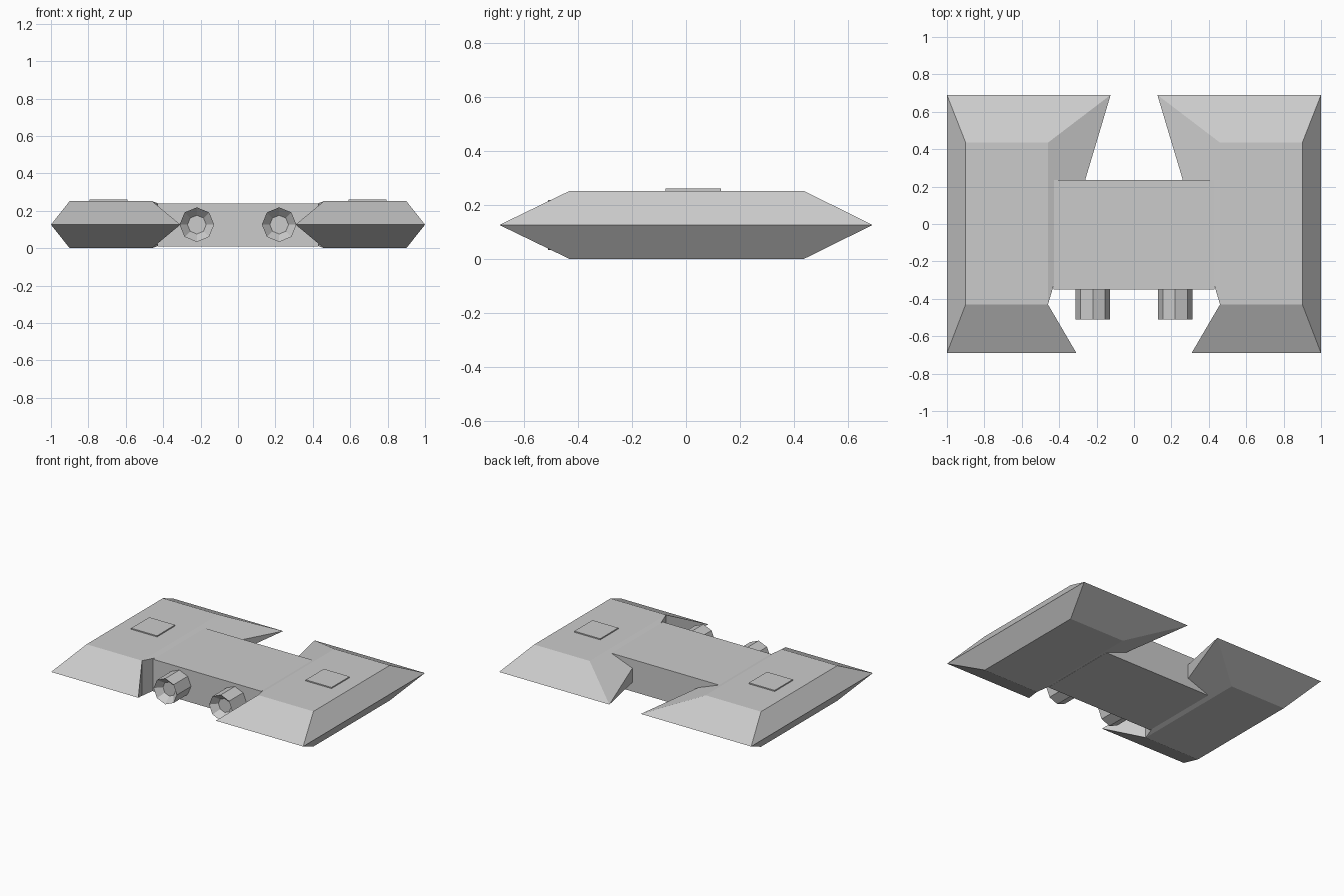
import bpy, bmesh, math

if "Cube" in bpy.data.objects:
    bpy.data.objects.remove(bpy.data.objects["Cube"])

MID = 0.126  # height of the widest line of the hull


def finish(bm, name):
    bmesh.ops.recalc_face_normals(bm, faces=bm.faces)
    me = bpy.data.meshes.new(name)
    bm.to_mesh(me)
    bm.free()
    ob = bpy.data.objects.new(name, me)
    bpy.context.collection.objects.link(ob)
    return ob


def box(name, x0, x1, y0, y1, z0, z1):
    bm = bmesh.new()
    bmesh.ops.create_cube(bm, size=1)
    for v in bm.verts:
        v.co.x = x1 if v.co.x > 0 else x0
        v.co.y = y1 if v.co.y > 0 else y0
        v.co.z = z1 if v.co.z > 0 else z0
    return finish(bm, name)


def side_pod(name, s):
    # corner order: inner front, outer front, outer back, inner back
    deck = [(0.46, -0.43), (0.90, -0.43), (0.90, 0.435), (0.46, 0.435)]
    waist = [(0.308, -0.69), (1.0, -0.69), (1.0, 0.69), (0.125, 0.69)]
    bm = bmesh.new()
    top, mid, bot = [[bm.verts.new((s * x, y, z)) for x, y in ring]
                     for ring, z in ((deck, 0.252), (waist, MID), (deck, 0.0))]
    bm.faces.new(top)
    bm.faces.new(bot)
    for cap in (top, bot):
        for i in range(3):
            bm.faces.new((cap[i], cap[i + 1], mid[i + 1], mid[i]))
        bm.faces.new((cap[3], cap[0], mid[3]))   # slanted inner wall
    # upright inner walls folded at the front deck corner
    bm.faces.new((top[0], bot[0], mid[3]))
    bm.faces.new((top[0], bot[0], mid[0]))
    return finish(bm, name)


def thruster(name, x):
    # octagonal barrel with a funnel-shaped recess at the front
    bm = bmesh.new()
    rings = []
    for r, y in ((0.0925, -0.33), (0.0925, -0.51), (0.05, -0.465)):
        rings.append([bm.verts.new((x + r * math.cos(i * math.pi / 4), y,
                                    MID + r * math.sin(i * math.pi / 4)))
                      for i in range(8)])
    for a, b in zip(rings, rings[1:]):
        for i in range(8):
            j = (i + 1) % 8
            bm.faces.new((a[i], a[j], b[j], b[i]))
    bm.faces.new(rings[0])
    bm.faces.new(rings[-1])
    return finish(bm, name)


# central body
box("center_body", -0.43, 0.43, -0.35, 0.235, 0.01, 0.24)

# mirrored parts
for side, s in (("left", -1), ("right", 1)):
    side_pod(side + "_pod", s)
    thruster(side + "_thruster", s * 0.22)
    xs = sorted((s * 0.59, s * 0.795))
    box(side + "_hatch", *xs, -0.075, 0.13, 0.24, 0.26)
